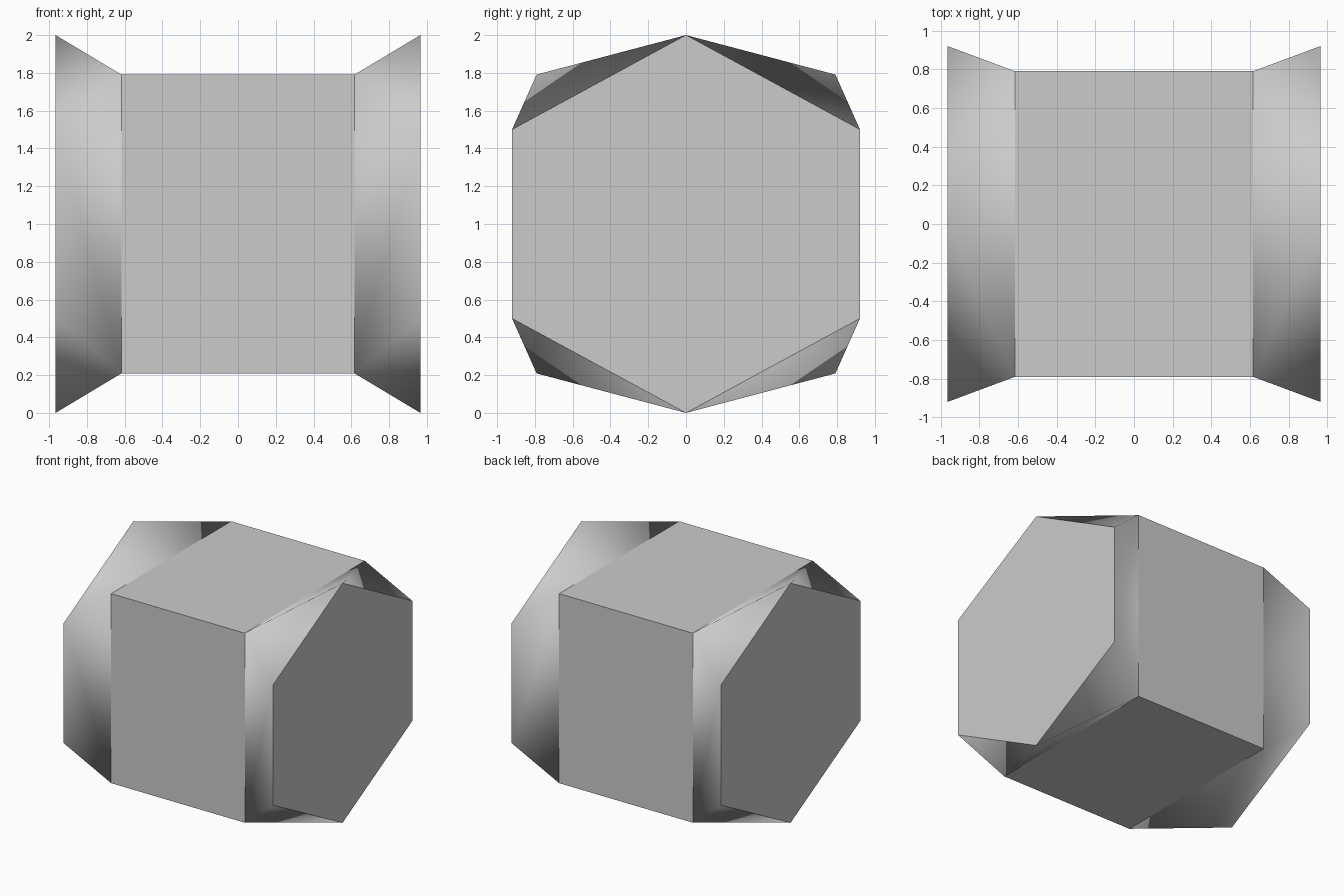
import bpy, bmesh

if "Cube" in bpy.data.objects:
    bpy.data.objects.remove(bpy.data.objects["Cube"], do_unlink=True)

# Main sizes
BODY_X, BODY_R = 0.617, 0.791       # half length and half thickness of the body
END_X, HEX_Y = 0.966, 0.921         # end plane and half width of the hexagon
CENTER_Z = 1.0

grey = bpy.data.materials.new("plain_grey")
grey.use_nodes = True
color = (0.6, 0.6, 0.6, 1)
grey.diffuse_color = color
grey.node_tree.nodes["Principled BSDF"].inputs["Base Color"].default_value = color


def finish(bm, name):
    mesh = bpy.data.meshes.new(name)
    bm.to_mesh(mesh)
    bm.free()
    mesh.materials.append(grey)
    obj = bpy.data.objects.new(name, mesh)
    obj.location.z = CENTER_Z
    bpy.context.collection.objects.link(obj)
    return obj


def remove_ends(bm, test):
    ends = [f for f in bm.faces if abs(f.normal.x) > 0.99 and test(f)]
    bmesh.ops.delete(bm, geom=ends, context='FACES')


# Square body, open where the flared ends join
bm = bmesh.new()
bmesh.ops.create_cube(bm, size=2)
bmesh.ops.scale(bm, vec=(BODY_X, BODY_R, BODY_R), verts=bm.verts)
bm.normal_update()
remove_ends(bm, lambda f: True)
finish(bm, "body")


# Flared end: square section widening to a flat hexagonal cap
def flared_end(name, side):
    bm = bmesh.new()
    square = [(y, z) for y in (-BODY_R, BODY_R) for z in (-BODY_R, BODY_R)]
    hexagon = [(y, z) for y in (-HEX_Y, HEX_Y) for z in (-0.5, 0.5)] + [(0, -1), (0, 1)]
    for x, ring in ((BODY_X, square), (END_X, hexagon)):
        for y, z in ring:
            bm.verts.new((side * x, y, z))
    bmesh.ops.convex_hull(bm, input=bm.verts)
    bmesh.ops.dissolve_limit(bm, angle_limit=0.02, verts=bm.verts, edges=bm.edges)
    bmesh.ops.recalc_face_normals(bm, faces=bm.faces)
    bm.normal_update()
    remove_ends(bm, lambda f: abs(f.calc_center_median().x) < (BODY_X + END_X) / 2)
    # Smooth flare, flat cap with a sharp rim
    for f in bm.faces:
        f.smooth = abs(f.normal.x) < 0.99
        if not f.smooth:
            for e in f.edges:
                e.smooth = False
    finish(bm, name)


flared_end("left_flared_end", 1)
flared_end("right_flared_end", -1)
